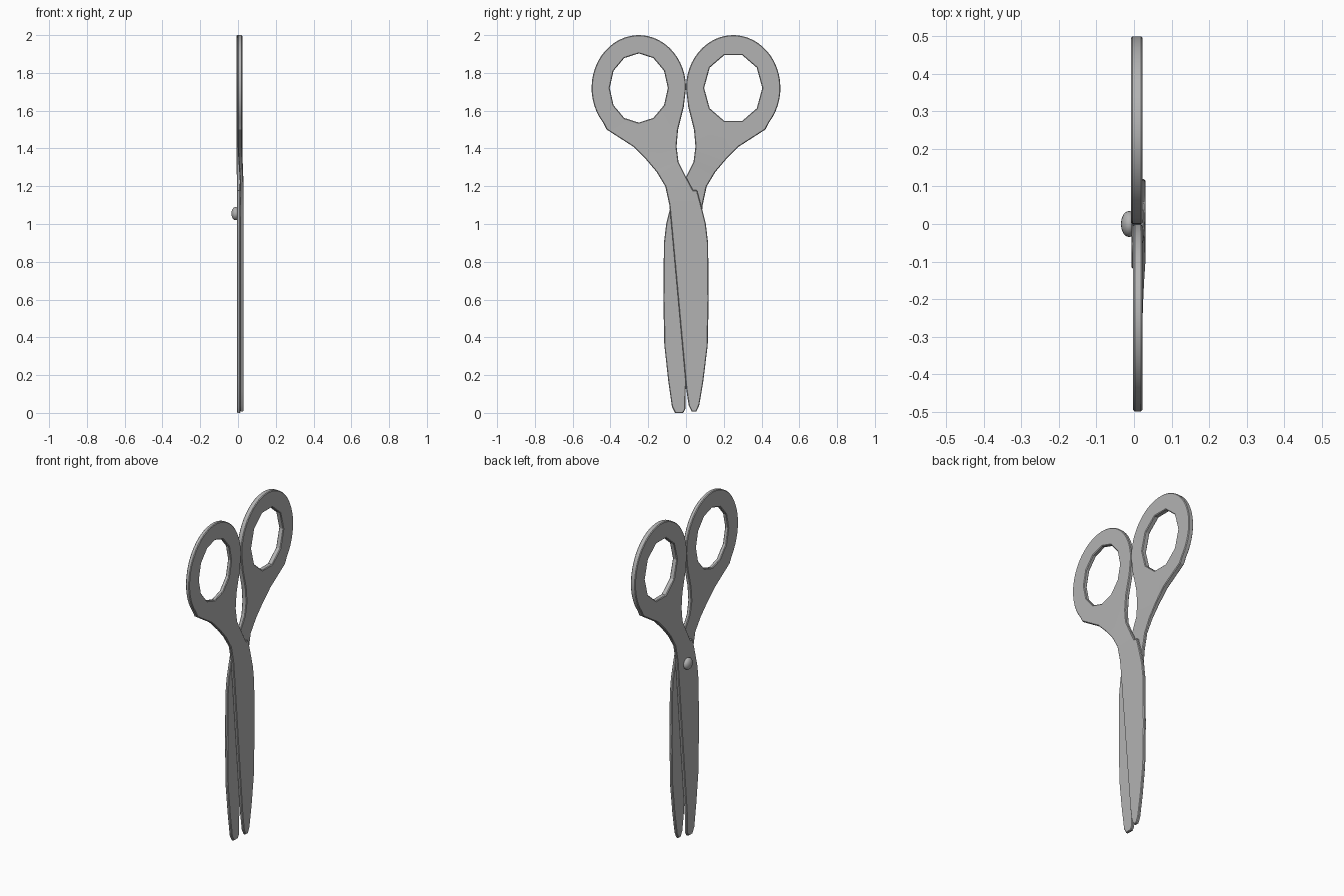
import bpy, bmesh, math

if "Cube" in bpy.data.objects:
    bpy.data.objects.remove(bpy.data.objects["Cube"], do_unlink=True)

grey = bpy.data.materials.new("steel_grey")
grey.use_nodes = True
grey.diffuse_color = (0.45, 0.45, 0.45, 1)
grey.node_tree.nodes["Principled BSDF"].inputs["Base Color"].default_value = (0.45, 0.45, 0.45, 1)

RING_Y, RING_Z = -0.25, 1.72


def ellipse(ry, rz, start, end, count):
    """Points on an ellipse around the finger ring centre."""
    angles = [math.radians(start + (end - start) * i / count) for i in range(count)]
    return [(RING_Y + ry * math.cos(a), RING_Z + rz * math.sin(a)) for a in angles]


def finish(obj, angle):
    obj.data.materials.append(grey)
    bpy.ops.object.select_all(action='DESELECT')
    obj.select_set(True)
    bpy.context.view_layer.objects.active = obj
    bpy.ops.object.shade_smooth_by_angle(angle=math.radians(angle))


def scissor_half(name, tip, side, hole_sides, blade_x, ring_x):
    """One handle, neck and blade cut from a plate; side mirrors it in y."""
    outline = ellipse(0.25, 0.28, 0, 228, 32)
    # outer side of the handle down to the neck
    outline += [(-0.42, 1.5), (-0.28, 1.41), (-0.21, 1.34), (-0.155, 1.275),
                (-0.11, 1.2), (-0.088, 1.1), (-0.08, 1.02)]
    outline += tip
    # back of the blade up to the neck, then the inner side of the handle
    outline += [(0.115, 0.36), (0.12, 0.6), (0.117, 0.9), (0.105, 1.0), (0.08, 1.1),
                (0.058, 1.18), (0.037, 1.18), (0, 1.25), (-0.04, 1.33),
                (-0.05, 1.41), (-0.042, 1.5), (-0.012, 1.62)]
    hole = ellipse(0.154, 0.183, 0, 360, hole_sides)

    bm = bmesh.new()
    edges = []
    for loop in (outline, hole):
        verts = [bm.verts.new((0, side * y, z)) for y, z in loop]
        edges += [bm.edges.new((v, verts[i - 1])) for i, v in enumerate(verts)]
    bmesh.ops.triangle_fill(bm, edges=edges, use_beauty=True)
    grown = bmesh.ops.extrude_face_region(bm, geom=bm.faces[:], use_keep_orig=True)
    for v in grown["geom"]:
        if isinstance(v, bmesh.types.BMVert):
            v.co.x = 1

    # the blade lies on its own side, the ring returns to the middle
    for v in bm.verts:
        k = min(max((v.co.z - 1.2) / 0.2, 0), 1)
        low, high = [b + (r - b) * k for b, r in zip(blade_x, ring_x)]
        v.co.x = low + (high - low) * v.co.x
    bmesh.ops.recalc_face_normals(bm, faces=bm.faces)

    mesh = bpy.data.meshes.new(name)
    bm.to_mesh(mesh)
    bm.free()
    obj = bpy.data.objects.new(name, mesh)
    bpy.context.collection.objects.link(obj)
    finish(obj, 25)
    chamfer = obj.modifiers.new("chamfered_rim", 'BEVEL')
    chamfer.width = 0.004
    chamfer.segments = 1
    chamfer.limit_method = 'ANGLE'
    chamfer.angle_limit = math.radians(65)


# Two crossed halves
scissor_half("left_blade_and_handle",
             [(0.002, 0.12), (0.014, 0.04), (0.03, 0.008), (0.055, 0.008),
              (0.07, 0.04), (0.092, 0.17)],
             1, 12, (0.012, 0.03), (-0.002, 0.022))
scissor_half("right_blade_and_handle",
             [(0.002, 0.12), (0.004, 0.02), (0.015, 0), (0.058, 0),
              (0.074, 0.03), (0.094, 0.17)],
             -1, 10, (-0.006, 0.012), (-0.008, 0.023))

# Pivot rivet
bpy.ops.mesh.primitive_uv_sphere_add(segments=16, ring_count=10, radius=1,
                                     location=(-0.013, 0, 1.055))
rivet = bpy.context.object
rivet.name = "pivot_rivet"
rivet.scale = (0.022, 0.035, 0.035)
finish(rivet, 40)
